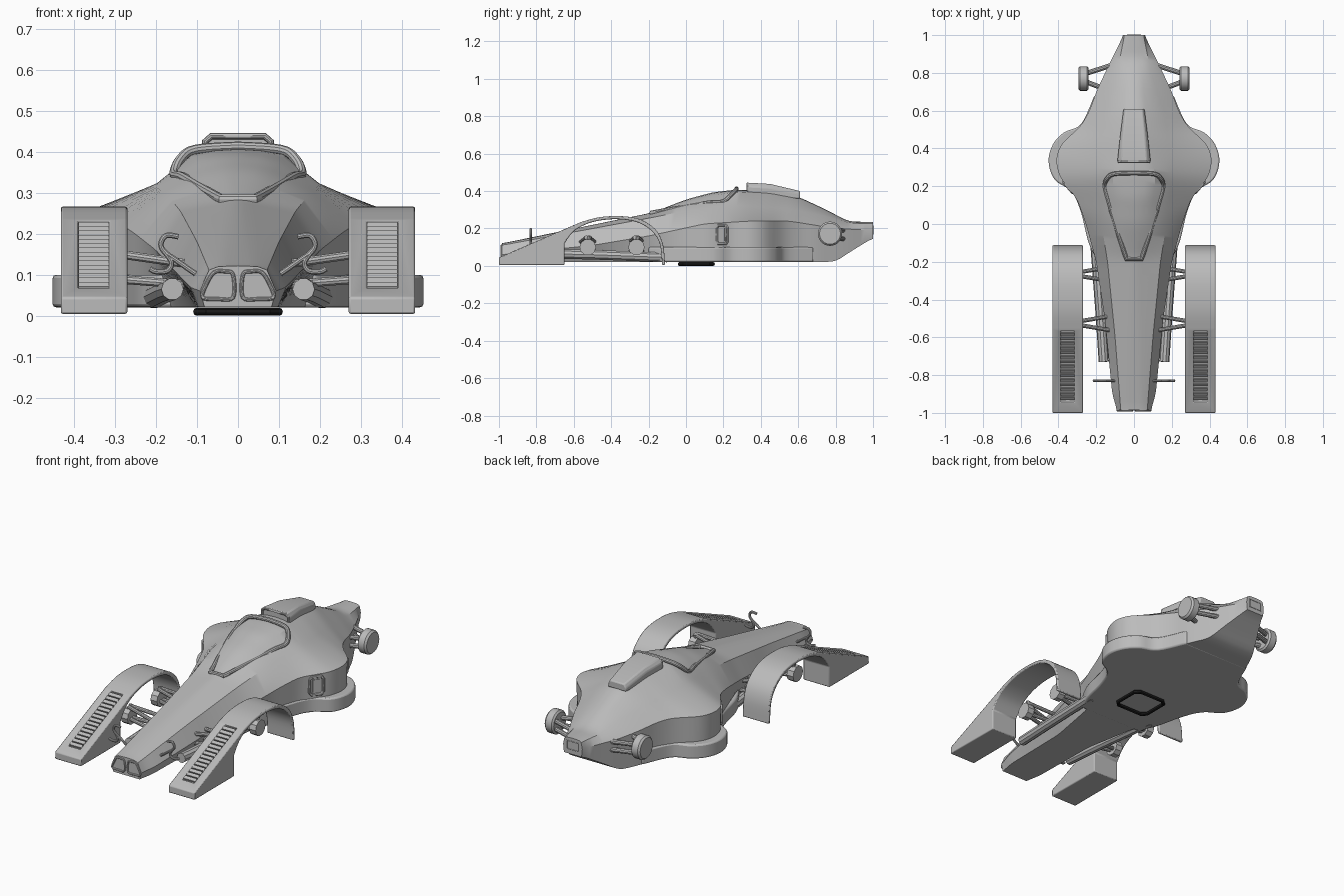
import bpy
import bmesh
import math
from mathutils import Vector

if "Cube" in bpy.data.objects:
    bpy.data.objects.remove(bpy.data.objects["Cube"], do_unlink=True)


def make_material(name, colour):
    material = bpy.data.materials.new(name)
    material.use_nodes = True
    material.diffuse_color = colour
    material.node_tree.nodes["Principled BSDF"].inputs["Base Color"].default_value = colour
    return material


GREY = make_material("bare grey", (.5, .5, .5, 1))
BLACK = make_material("black rubber", (.01, .01, .01, 1))


def finish(obj, material=GREY, mirror=False, bevel=0):
    """Apply colour, shading and the shared modifiers."""
    obj.data.materials.clear()
    obj.data.materials.append(material)
    bpy.ops.object.select_all(action="DESELECT")
    obj.select_set(True)
    bpy.context.view_layer.objects.active = obj
    bpy.ops.object.shade_smooth_by_angle(angle=math.radians(28))
    if bevel:
        modifier = obj.modifiers.new("soft edges", "BEVEL")
        modifier.width, modifier.segments = bevel, 2
        modifier.limit_method = "ANGLE"
    if mirror:
        obj.modifiers.new("other side", "MIRROR")
    return obj


def loft(name, rings, **options):
    """Skin a list of matching closed rings and cap both ends."""
    bm = bmesh.new()
    rows = [[bm.verts.new(p) for p in ring] for ring in rings]
    for a, b in zip(rows, rows[1:]):
        for i in range(len(a)):
            j = (i + 1) % len(a)
            bm.faces.new((a[i], a[j], b[j], b[i]))
    bm.faces.new(rows[0])
    bm.faces.new(rows[-1])
    bmesh.ops.recalc_face_normals(bm, faces=bm.faces)
    mesh = bpy.data.meshes.new(name)
    bm.to_mesh(mesh)
    bm.free()
    obj = bpy.data.objects.new(name, mesh)
    bpy.context.collection.objects.link(obj)
    return finish(obj, **options)


def smooth_path(points, steps=5, closed=False):
    """Catmull-Rom path through the points."""
    pts = [Vector(p) for p in points]
    n, out = len(pts), []
    for i in range(n if closed else n - 1):
        if closed:
            a, b, c, d = (pts[(i + k) % n] for k in (-1, 0, 1, 2))
        else:
            a, b, c, d = (pts[min(max(i + k, 0), n - 1)] for k in (-1, 0, 1, 2))
        for s in range(steps):
            t = s / steps
            out.append((b * 2 + (c - a) * t + (a * 2 - b * 5 + c * 4 - d) * t * t
                        + (b * 3 - a - c * 3 + d) * t ** 3) / 2)
    return out if closed else out + [pts[-1]]


def tube(name, paths, radius, closed=False, **options):
    """Round rods along one or more paths, as one mesh."""
    curve = bpy.data.curves.new(name, "CURVE")
    curve.dimensions, curve.bevel_depth = "3D", radius
    curve.bevel_resolution, curve.use_fill_caps = 3, True
    for path in paths:
        spline = curve.splines.new("POLY")
        spline.points.add(len(path) - 1)
        spline.use_cyclic_u = closed
        for point, co in zip(spline.points, path):
            point.co = (*co, 1)
    obj = bpy.data.objects.new(name, curve)
    bpy.context.collection.objects.link(obj)
    bpy.ops.object.select_all(action="DESELECT")
    obj.select_set(True)
    bpy.context.view_layer.objects.active = obj
    bpy.ops.object.convert(target="MESH")
    return finish(bpy.context.object, **options)


def prism(name, outline, low, high, axis, **options):
    """Extrude a 2D outline along x or z."""
    place = (lambda p, d: (d, p[0], p[1])) if axis == "x" else (lambda p, d: (p[0], p[1], d))
    return loft(name, [[place(p, d) for p in outline] for d in (low, high)], **options)


def oriented_box(name, centre, axes, size, **options):
    """Box along three direction vectors."""
    u, v, w = (Vector(a).normalized() * s / 2 for a, s in zip(axes, size))
    c = Vector(centre)
    return loft(name, [[c + u * i + v * j + w * k for i, j in ((-1, -1), (1, -1), (1, 1), (-1, 1))]
                       for k in (-1, 1)], **options)


def track(points, y):
    """Averaged piecewise-linear value at y."""
    def at(v):
        for (a, p), (b, q) in zip(points, points[1:]):
            if v <= b:
                return p + (q - p) * max(0, v - a) / (b - a)
        return points[-1][1]
    return sum(at(y + k * .01) for k in range(-3, 4)) / 7


# Hull: cross-section measures along the length
TOP_Z = [(-.985, .12), (-.18, .285), (0, .355), (.14, .393), (.27, .408), (.45, .4),
         (.6, .37), (.75, .3), (.87, .237), (1, .235)]
TOP_W = [(-.985, .05), (-.19, .04), (.05, .09), (.24, .115), (.45, .075), (.7, .05), (1, .04)]
TOP_DROP = [(-.985, .002), (-.2, .006), (.1, .02), (.25, .012), (.6, .012), (1, .002)]
SHOULDER_W = [(-.985, .07), (-.6, .1), (-.2, .14), (.05, .18), (.3, .2), (.55, .17), (.8, .09), (1, .05)]
SHOULDER_Z = [(-.985, .11), (-.2, .255), (0, .295), (.25, .325), (.55, .305), (.75, .265), (.87, .23), (1, .225)]
SIDE_W = [(-.985, .09), (-.9, .115), (-.5, .155), (-.2, .2), (0, .255), (.13, .3), (.25, .395),
          (.34, .415), (.42, .39), (.52, .28), (.6, .235), (.7, .2), (.85, .13), (1, .055)]
SIDE_Z = [(-.985, .06), (-.5, .11), (-.2, .16), (.1, .225), (.35, .24), (.55, .24), (.8, .2), (1, .19)]
TUCK = [(-.985, .01), (-.5, .05), (-.2, .04), (0, .005), (1, .005)]
BASE_Z = [(-.985, .022), (.8, .022), (.87, .07), (1, .15)]


def hull_ring(y):
    side, top = track(SIDE_W, y), track(TOP_Z, y)
    base, drop = track(BASE_Z, y), track(TOP_DROP, y)
    half = [(side - track(TUCK, y), base), (side, track(SIDE_Z, y)),
            (track(SHOULDER_W, y), track(SHOULDER_Z, y)),
            (track(TOP_W, y), top - drop), (track(TOP_W, y) / 2, top - drop / 4)]
    ring = [(0, base)] + half + [(0, top)] + [(-x, z) for x, z in reversed(half)]
    return [(x, y, z) for x, z in ring]


loft("hull", [hull_ring(-.985 + 1.985 * i / 90) for i in range(91)])

# Low skirt around the side pods
skirt = smooth_path([(.19, -.2), (.24, -.1), (.28, .06), (.33, .17), (.42, .235), (.452, .33),
                     (.43, .42), (.37, .485), (.28, .53), (.21, .68)])
prism("side_skirt", skirt + [(-p.x, p.y) for p in reversed(skirt)], .021, .1, "z", bevel=.008)

# Cockpit rim and roof scoop
rim = smooth_path([(.04, -.185, .284), (.09, -.03, .312), (.135, .12, .338), (.155, .2, .345),
                   (.142, .24, .38), (.105, .265, .405), (0, .27, .413)])
tube("canopy_rim", [rim + [Vector((-p.x, p.y, p.z)) for p in reversed(rim[:-1])]], .012, closed=True)


def scoop_ring(y, w, top):
    return [(x, y, z) for x, z in ((-w, .36), (w, .36), (w, top - .02), (w * .8, top),
                                   (-w * .8, top), (-w, top - .02))]


loft("roof_scoop", [scoop_ring(.33, .088, .445), scoop_ring(.45, .075, .438),
                    scoop_ring(.61, .055, .4)], bevel=.006)
tube("scoop_lip", [[(-.08, .33, .4), (-.08, .33, .425), (-.065, .33, .438), (.065, .33, .438),
                    (.08, .33, .425), (.08, .33, .4)]], .008)

# Nose grilles and tail plate
grille = smooth_path([(.012, -.987, .045), (.012, -.987, .1), (.03, -.987, .108), (.058, -.987, .106),
                      (.078, -.987, .075), (.086, -.987, .045), (.05, -.987, .041)], closed=True)
tube("nose_grille_rim", [grille], .005, closed=True, mirror=True)
tube("tail_plate_rim", [[(-.036, .997, .17), (.036, .997, .17), (.036, .997, .215),
                         (-.036, .997, .215)]], .005, closed=True)

# Pod intakes
along, outward = Vector((.65, .76, 0)), Vector((.76, -.65, 0))
middle = Vector((.349, .194, .168))
corners = [(-.7, -1), (.7, -1), (1, -.7), (1, .7), (.7, 1), (-.7, 1), (-1, .7), (-1, -.7)]
tube("pod_intake_rim", [[middle + along * a * .036 + Vector((0, 0, b * .05)) for a, b in corners]],
     .008, closed=True, mirror=True)
oriented_box("pod_intake_plate", middle, (along, (0, 0, 1), outward), (.04, .07, .009), mirror=True)

# Wheel arches with sloped, vented fronts
outer = smooth_path([(-.56, .235), (-.48, .257), (-.4, .266), (-.3, .262), (-.22, .238),
                     (-.155, .185), (-.122, .11), (-.112, .005)])
inner = smooth_path([(-.128, .005), (-.138, .11), (-.175, .178), (-.24, .225), (-.32, .246),
                     (-.42, .248), (-.52, .228), (-.6, .185), (-.65, .12)])
arch = prism("wheel_arch", [(-1, .005), (-1, .045)] + outer + inner + [(-.65, .005)], .27, .432, "x")
slope, normal = Vector((0, .39, .167)).normalized(), Vector((0, -.167, .39)).normalized()
vent = Vector((.352, -.755, .151))
cutter = oriented_box("vent_cutter", vent, ((1, 0, 0), slope, normal), (.074, .41, .03))
cutter.hide_render = True
cutter.hide_viewport = True
cut = arch.modifiers.new("vent recess", "BOOLEAN")
cut.operation, cut.object = "DIFFERENCE", cutter
soft = arch.modifiers.new("soft edges", "BEVEL")
soft.width, soft.segments, soft.limit_method = .005, 2, "ANGLE"
arch.modifiers.new("other side", "MIRROR")
for i in range(15):
    oriented_box("vent_slat", vent + slope * (i - 7) * .0265 - normal * .007,
                 ((1, 0, 0), slope + normal * .35, normal), (.074, .017, .012), mirror=True)

# Front suspension: paired arms and hubs behind the nose
for y in (-.525, -.265):
    hub = (.3, y, .1)
    tube("front_arms", [[(.11, y + s * .04, z), (.3, y + s * .008, end)]
                        for s in (-1, 1) for z, end in ((.075, .09), (.125, .152))], .011, mirror=True)
    tube("front_hub", [[(.285, y, .1), (.325, y, .1)]], .044, mirror=True)
    tube("hub_post", [[hub, (.3, y + .01, .16)]], .012, mirror=True)

# Rear suspension stubs
tube("rear_arms", [[(.09, y, z), (.26, .775 + s * .02, z)] for s, y in ((-1, .69), (1, .85))
                   for z in (.145, .19)], .013, mirror=True)
rear_disc = [[(x, .77 + r * math.cos(a * math.tau / 24), .172 + r * math.sin(a * math.tau / 24))
              for a in range(24)] for x, r in ((.24, .055), (.248, .065), (.285, .065), (.295, .056))]
loft("rear_hub", rear_disc, mirror=True)

# Side pipes along the lower hull
tube("side_pipe", [[(.16, -.73, .065), (.175, -.5, .06), (.205, -.1, .045)]], .027, mirror=True)

# Nose hooks
hook = smooth_path([(.1, -.83, .1), (.15, -.83, .135), (.178, -.83, .155), (.188, -.83, .175),
                    (.175, -.83, .196), (.145, -.83, .193)])
prong = smooth_path([(.178, -.83, .155), (.162, -.83, .13), (.172, -.83, .11), (.2, -.83, .108),
                     (.215, -.83, .115)])
tube("nose_hook", [hook, prong], .007, mirror=True)

# Rubber ring under the belly
pad = [(x * .1, .055 + y * .09, .01) for x, y in
       ((-.75, -1), (.75, -1), (1, -.75), (1, .75), (.75, 1), (-.75, 1), (-1, .75), (-1, -.75))]
tube("belly_ring", [pad], .01, closed=True, material=BLACK)
